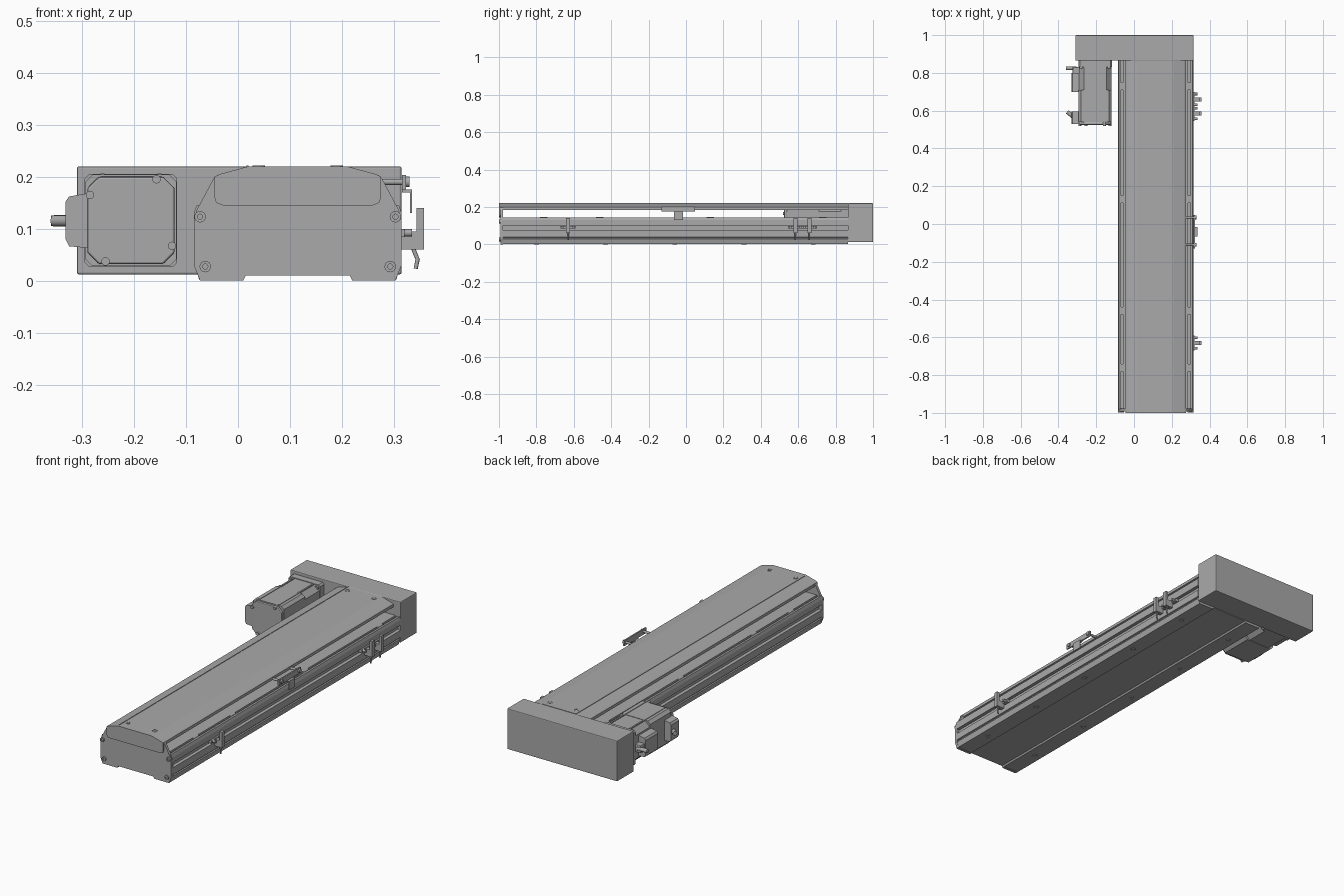
import bpy, bmesh, math
from mathutils import Vector

if "Cube" in bpy.data.objects:
    bpy.data.objects.remove(bpy.data.objects["Cube"])

grey = bpy.data.materials.new("aluminium grey")
grey.use_nodes = True
COLOUR = (0.4, 0.4, 0.4, 1)
grey.diffuse_color = COLOUR
grey.node_tree.nodes["Principled BSDF"].inputs["Base Color"].default_value = COLOUR

MID = 0.115          # centre line of the slide body
BODY_BACK = 0.865    # where the body meets the belt housing


def finish(bm, name, bevel=0.0, segments=2):
    bmesh.ops.recalc_face_normals(bm, faces=bm.faces)
    mesh = bpy.data.meshes.new(name)
    bm.to_mesh(mesh)
    bm.free()
    obj = bpy.data.objects.new(name, mesh)
    bpy.context.collection.objects.link(obj)
    mesh.materials.append(grey)
    if bevel:
        mod = obj.modifiers.new("edges", "BEVEL")
        mod.width, mod.segments = bevel, segments
    return obj


def box(name, x, y, z, bevel=0.0):
    bm = bmesh.new()
    bmesh.ops.create_cube(bm, size=1)
    for v in bm.verts:
        for i, (lo, hi) in enumerate((x, y, z)):
            v.co[i] = lo if v.co[i] < 0 else hi
    return finish(bm, name, bevel)


def extrude(name, outline, y0, y1, bevel=0.0):
    """Push an x-z outline along y."""
    bm = bmesh.new()
    face = bm.faces.new([bm.verts.new((x, y0, z)) for x, z in outline])
    new = bmesh.ops.extrude_face_region(bm, geom=[face])["geom"]
    bmesh.ops.translate(bm, vec=(0, y1 - y0, 0),
                        verts=[g for g in new if isinstance(g, bmesh.types.BMVert)])
    return finish(bm, name, bevel)


def rod(name, a, b, r, sides=16):
    a, b = Vector(a), Vector(b)
    bm = bmesh.new()
    bmesh.ops.create_cone(bm, cap_ends=True, segments=sides, radius1=r, radius2=r,
                          depth=(b - a).length)
    bm.transform((b - a).to_track_quat("Z", "Y").to_matrix().to_4x4())
    bmesh.ops.translate(bm, vec=(a + b) / 2, verts=bm.verts)
    obj = finish(bm, name)
    for p in obj.data.polygons:
        p.use_smooth = len(p.vertices) == 4
    return obj


def ring(name, centre, axis, r_out, r_in, h):
    """Socket screw head: a rim with a sunken middle, facing along axis."""
    c, n = Vector(centre), Vector(axis)
    bm = bmesh.new()
    steps, loops = 16, []
    for r, d in ((r_out, 0), (r_out, h), (r_in, h), (r_in, h * 0.3)):
        loops.append([bm.verts.new((r * math.cos(math.tau * i / steps),
                                    r * math.sin(math.tau * i / steps), d))
                      for i in range(steps)])
    for low, high in zip(loops, loops[1:]):
        for i in range(steps):
            j = (i + 1) % steps
            bm.faces.new((low[i], low[j], high[j], high[i]))
    bm.faces.new(loops[-1])
    bm.faces.new(loops[0][::-1])
    bm.transform(n.to_track_quat("Z", "Y").to_matrix().to_4x4())
    bmesh.ops.translate(bm, vec=c, verts=bm.verts)
    return finish(bm, name)


def mirrored(half):
    """Close a right-hand half outline, given as offsets from the body centre."""
    return [(MID + x, z) for x, z in half] + [(MID - x, z) for x, z in reversed(half)]


# Extruded slide body with feet, side slots and shelf grooves
body_half = [(0.1, 0.01), (0.105, 0.002), (0.19, 0.002), (0.197, 0.03), (0.192, 0.033),
             (0.192, 0.038), (0.2, 0.04), (0.2, 0.076), (0.185, 0.078), (0.185, 0.1),
             (0.2, 0.102), (0.2, 0.13), (0.195, 0.145), (0.184, 0.145), (0.184, 0.136),
             (0.172, 0.136), (0.172, 0.145)]
extrude("slide_body", mirrored(body_half), -0.985, BODY_BACK)

# Front end cap with sloping shoulders
cap_half = [(0.1, 0.01), (0.105, 0), (0.188, 0), (0.2, 0.03), (0.2, 0.115), (0.195, 0.135),
            (0.163, 0.195), (0.155, 0.203), (0.095, 0.22)]
extrude("front_end_cap", mirrored(cap_half), -0.992, -0.978)

# Floating top cover and its turned-down front end
cover_half = [(0.16, 0.185), (0.16, 0.2), (0.15, 0.205), (0.095, 0.22)]
extrude("top_cover", mirrored(cover_half), -0.99, BODY_BACK)
nose_half = [(0.145, 0.145), (0.157, 0.15), (0.16, 0.16), (0.16, 0.2), (0.15, 0.205), (0.095, 0.22)]
extrude("cover_nose", mirrored(nose_half), -1.0, -0.985)
box("cover_seam", (0.016, 0.02), (-0.985, BODY_BACK), (0.215, 0.2215))

# Screws: cap face, cover top, feet
for side in (-1, 1):
    for dx, z in ((0.188, 0.123), (0.178, 0.027)):
        ring("cap_screw", (MID + side * dx, -0.992, z), (0, -1, 0), 0.011, 0.005, 0.007)
    for y in (-0.945, 0.83):
        ring("cover_screw", (MID + side * 0.075, y, 0.2185), (0, 0, 1), 0.012, 0.008, 0.003)
    for i in range(5):
        ring("foot_hole", (MID + side * 0.15, -0.8 + i * 0.37, 0.003), (0, 0, -1), 0.013, 0.008, 0.003)
    # Small clips along the shelves
    for y in (-0.76, -0.46, 0.13, 0.73):
        box("shelf_clip", (MID + side * 0.178 - 0.006, MID + side * 0.178 + 0.006),
            (y - 0.02, y + 0.02), (0.136, 0.147))

# Belt housing at the rear
box("belt_housing", (-0.31, 0.315), (BODY_BACK, 1.0), (0.012, 0.22), 0.004)

# Motor: flange, chamfered body, rear plate
MX, MZ = -0.206, 0.116


def octagon(half, cut):
    pts = [(half, cut - half), (half, half - cut), (half - cut, half), (cut - half, half),
           (-half, half - cut), (-half, cut - half), (cut - half, -half), (half - cut, -half)]
    return [(MX + x, MZ + z) for x, z in pts]


extrude("motor_flange", octagon(0.089, 0.008), 0.83, BODY_BACK)
extrude("motor_body", octagon(0.086, 0.026), 0.6, 0.83)
extrude("motor_rear_housing", octagon(0.088, 0.014), 0.54, 0.71)
extrude("motor_end_plate", octagon(0.084, 0.022), 0.525, 0.54, 0.004)
for dx, dz in ((0.049, 0.079), (-0.079, 0.049), (0.079, -0.049), (-0.049, -0.079)):
    rod("motor_end_screw", (MX + dx, 0.518, MZ + dz), (MX + dx, 0.54, MZ + dz), 0.008)
for sx in (-1, 1):
    for sz in (-1, 1):
        ring("flange_screw", (MX + sx * 0.074, 0.83, MZ + sz * 0.074), (0, -1, 0), 0.009, 0.004, 0.008)
    box("motor_rib", (MX + sx * 0.055 - 0.004, MX + sx * 0.055 + 0.004), (0.545, 0.825), (0.2, 0.2065))

# Motor connectors with cables
plug = [(-0.29, 0.063), (-0.325, 0.066), (-0.332, 0.08), (-0.332, 0.152), (-0.325, 0.162), (-0.29, 0.168)]
extrude("power_connector", plug, 0.7, 0.8)
extrude("encoder_connector", plug, 0.53, 0.595)
box("power_gland", (-0.325, -0.29), (0.79, 0.83), (0.095, 0.135), 0.004)
rod("power_cable", (-0.36, 0.825, 0.115), (-0.305, 0.825, 0.115), 0.01)
rod("encoder_cable", (-0.354, 0.594, 0.115), (-0.318, 0.565, 0.115), 0.011)

# Position sensors clipped to the left side slot
for y in (-0.63, 0.585, 0.66):
    box("sensor_base", (0.312, 0.346), (y - 0.011, y + 0.011), (0.06, 0.095))
    box("sensor_head", (0.344, 0.358), (y - 0.011, y + 0.011), (0.06, 0.14))
    box("sensor_clip", (0.302, 0.32), (y - 0.04, y + 0.04), (0.084, 0.099))
    for dy in (-0.028, 0.028):
        rod("sensor_bolt", (0.31, y + dy, 0.092), (0.335, y + dy, 0.092), 0.007, 12)
    rod("sensor_cable_top", (0.337, y, 0.062), (0.346, y, 0.04), 0.004, 8)
    rod("sensor_cable_end", (0.346, y, 0.042), (0.342, y, 0.023), 0.004, 8)

# Trigger bracket reaching out from the cover
box("trigger_bar", (0.316, 0.323), (-0.13, 0.047), (0.175, 0.203))
for y in (-0.11, 0.035):
    rod("trigger_arm", (0.27, y, 0.19), (0.318, y, 0.19), 0.006, 12)
    rod("trigger_bolt", (0.32, y, 0.19), (0.33, y, 0.19), 0.01, 12)
box("trigger_shelf", (0.316, 0.335), (-0.065, -0.015), (0.17, 0.175))
box("trigger_flag", (0.331, 0.335), (-0.065, -0.015), (0.13, 0.175))
